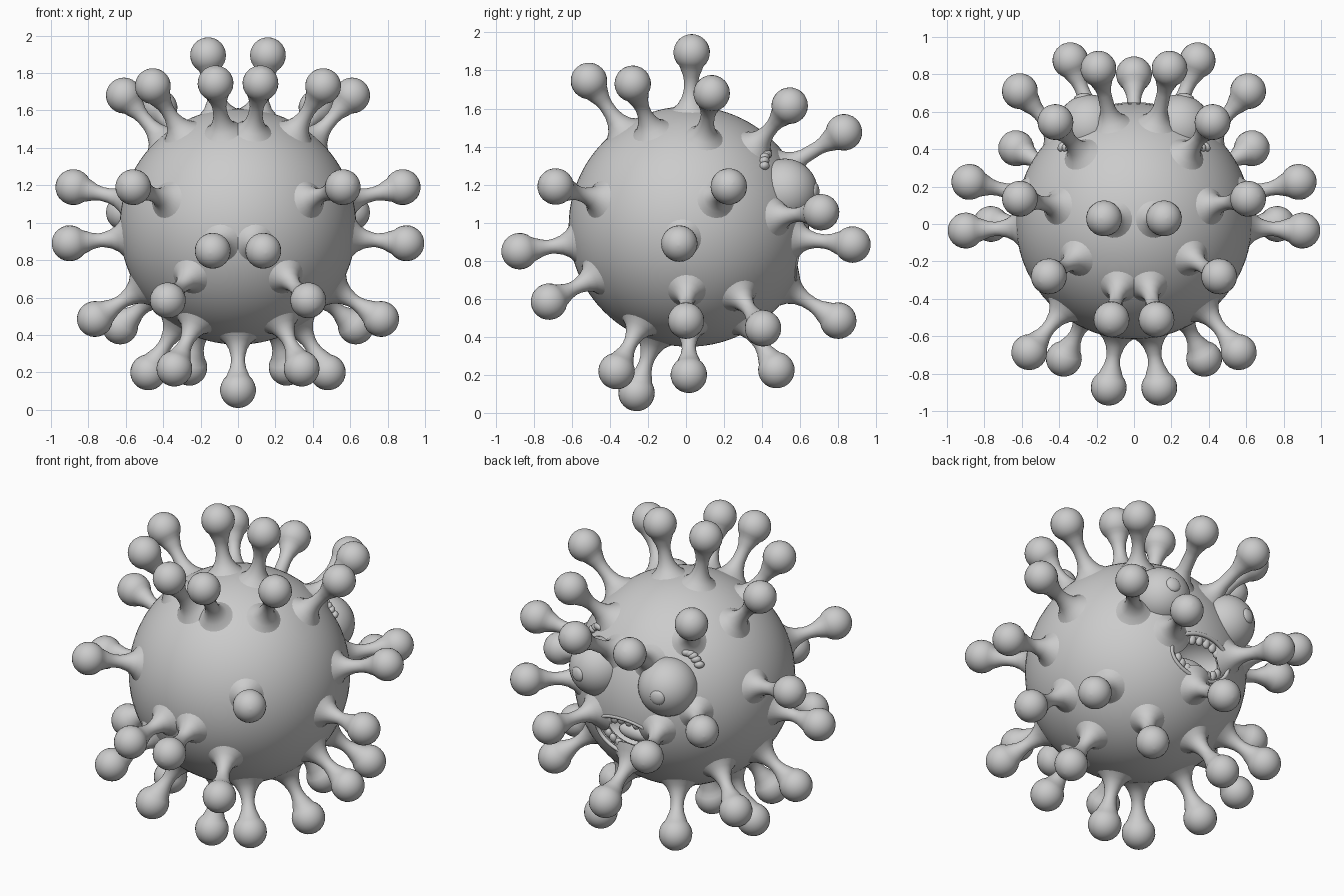
import bpy, bmesh, math
from mathutils import Vector, Matrix

if "Cube" in bpy.data.objects:
    bpy.data.objects.remove(bpy.data.objects["Cube"])

C = Vector((0, 0.015, 0.98))   # body centre
R = 0.632                      # body radius


def make(name, bm):
    bmesh.ops.recalc_face_normals(bm, faces=bm.faces)
    for f in bm.faces:
        f.smooth = True
    me = bpy.data.meshes.new(name)
    bm.to_mesh(me)
    bm.free()
    ob = bpy.data.objects.new(name, me)
    bpy.context.collection.objects.link(ob)
    return ob


def blob(bm, loc, size, direction=(0, 0, 1), seg=24, ring=16, roll=0):
    """Ellipsoid whose local z points along direction."""
    rot = Vector(direction).to_track_quat('Z', 'Y').to_matrix().to_4x4()
    m = Matrix.Translation(loc) @ rot @ Matrix.Rotation(roll, 4, 'Z') @ Matrix.Diagonal((*size, 1))
    bmesh.ops.create_uvsphere(bm, u_segments=seg, v_segments=ring, radius=1, matrix=m)


def lathe(bm, profile, direction, seg=24):
    """Revolve (radius, distance) points about an axis through the body centre."""
    rot = direction.to_track_quat('Z', 'Y').to_matrix()
    rings = []
    for r, d in profile:
        rings.append([bm.verts.new(C + rot @ Vector((r * math.cos(a), r * math.sin(a), d)))
                      for a in (2 * math.pi * i / seg for i in range(seg))])
    for a, b in zip(rings, rings[1:]):
        for i in range(seg):
            j = (i + 1) % seg
            bm.faces.new((a[i], a[j], b[j], b[i]))
    bm.faces.new(rings[-1])


def tube(name, pts, radius):
    """Closed tube through points."""
    cu = bpy.data.curves.new(name, 'CURVE')
    cu.dimensions = '3D'
    cu.bevel_depth = radius
    cu.bevel_resolution = 3
    sp = cu.splines.new('POLY')
    sp.points.add(len(pts) - 1)
    for p, q in zip(sp.points, pts):
        p.co = (*q, 1)
    sp.use_cyclic_u = True
    ob = bpy.data.objects.new(name, cu)
    bpy.context.collection.objects.link(ob)


# Round body
bm = bmesh.new()
blob(bm, C, (R, R, R), seg=72, ring=48)
body = make("body", bm)

# Mouth opening carved into the body
axis = Vector((0, 0.61, -0.165)).normalized()
up = Vector((1, 0, 0)).cross(axis).normalized()
mouth = C + axis * R
W, H = 0.225, 0.135
bm = bmesh.new()
blob(bm, mouth, (W, H, 0.17), axis, 40, 24)
cutter = make("mouth_cutter", bm)
cutter.hide_render = True
mod = body.modifiers.new("mouth", 'BOOLEAN')
mod.operation = 'DIFFERENCE'
mod.object = cutter
mod.solver = 'EXACT'
bpy.context.view_layer.objects.active = body
body.select_set(True)
bpy.ops.object.modifier_apply(modifier="mouth")
bpy.data.objects.remove(cutter)
bpy.ops.object.shade_smooth_by_angle(angle=math.radians(40))


def rim(t, k=1.0, depth=0.0):
    """Point on the mouth outline, pushed onto the body surface."""
    p = axis * R + Vector((1, 0, 0)) * (W * k * math.cos(t)) + up * (H * k * math.sin(t))
    return C + p.normalized() * (R - depth)


# Lip and gum rings
ts = [2 * math.pi * i / 48 for i in range(48)]
tube("lip", [rim(t, 0.99, 0.006) for t in ts], 0.012)
tube("gum", [rim(t, 0.92, 0.045) for t in ts], 0.024)

# Upper and lower teeth
bm = bmesh.new()
for side in (1, -1):
    for i in range(8):
        t = side * math.radians(28 + 124 * i / 7)
        p = rim(t, 0.80, 0.035)
        blob(bm, p, (0.025, 0.034, 0.02), p - C, 12, 8)
make("teeth", bm)

# Tongue
bm = bmesh.new()
blob(bm, mouth - axis * 0.13 - up * 0.05, (0.12, 0.05, 0.05), axis)
make("tongue", bm)

# Eyes with raised pupils, and brows
for s, side in ((-1, "left"), (1, "right")):
    eye = Vector((s * 0.24, 0.52, 1.165))
    gaze = Vector((s * 0.04, 0.17, 0.0)).normalized()
    bm = bmesh.new()
    blob(bm, eye, (0.172,) * 3, gaze, 32, 20)
    make("eye_" + side, bm)
    bm = bmesh.new()
    blob(bm, eye + gaze * 0.162, (0.045, 0.045, 0.022), gaze)
    make("pupil_" + side, bm)
    bm = bmesh.new()
    for k in range(-2, 3):
        d = Vector((s * (0.34 + 0.022 * k), 0.40, 0.365 - 0.012 * k - 0.005 * k * k))
        p = C + d.normalized() * (R + 0.005)
        blob(bm, p, (0.03, 0.022, 0.024), d, 14, 10)
    make("brow_" + side, bm)

# Knobbed spikes: tip centres, mirrored across x
tips = [(0.16, 0.03, 1.895), (0.12, -0.51, 1.745), (0.455, -0.28, 1.73), (0.61, 0.135, 1.68),
        (0.42, 0.545, 1.615), (0.19, 0.83, 1.475), (0.34, 0.875, 0.885), (0.61, 0.71, 1.055),
        (0.88, 0.225, 1.19), (0.56, -0.685, 1.19), (0.90, -0.035, 0.89), (0.135, -0.875, 0.85),
        (0.375, -0.72, 0.585), (0.765, 0.0, 0.485), (0.63, 0.405, 0.445), (0.26, 0.475, 0.225),
        (0.48, 0.015, 0.20), (0.34, -0.365, 0.22), (0, 0.80, 0.485), (0, -0.26, 0.105)]
B = 0.096
for n, tip in enumerate(tips):
    for s in ((1, -1) if tip[0] else (1,)):
        d = Vector((s * tip[0], tip[1], tip[2])) - C
        L = d.length
        prof = [(0.13, 0.595), (0.098, 0.625), (0.07, 0.65), (0.05, 0.685), (0.039, 0.725),
                (0.037, L - 0.16), (0.043, L - 0.125), (0.055, L - 0.095)]
        for i in range(11):
            a = math.radians(-48 + 137 * i / 10)
            prof.append((B * math.cos(a), L + B * math.sin(a)))
        bm = bmesh.new()
        lathe(bm, prof, d.normalized())
        make("spike_%02d_%s" % (n + 1, "right" if s > 0 else "left"), bm)
